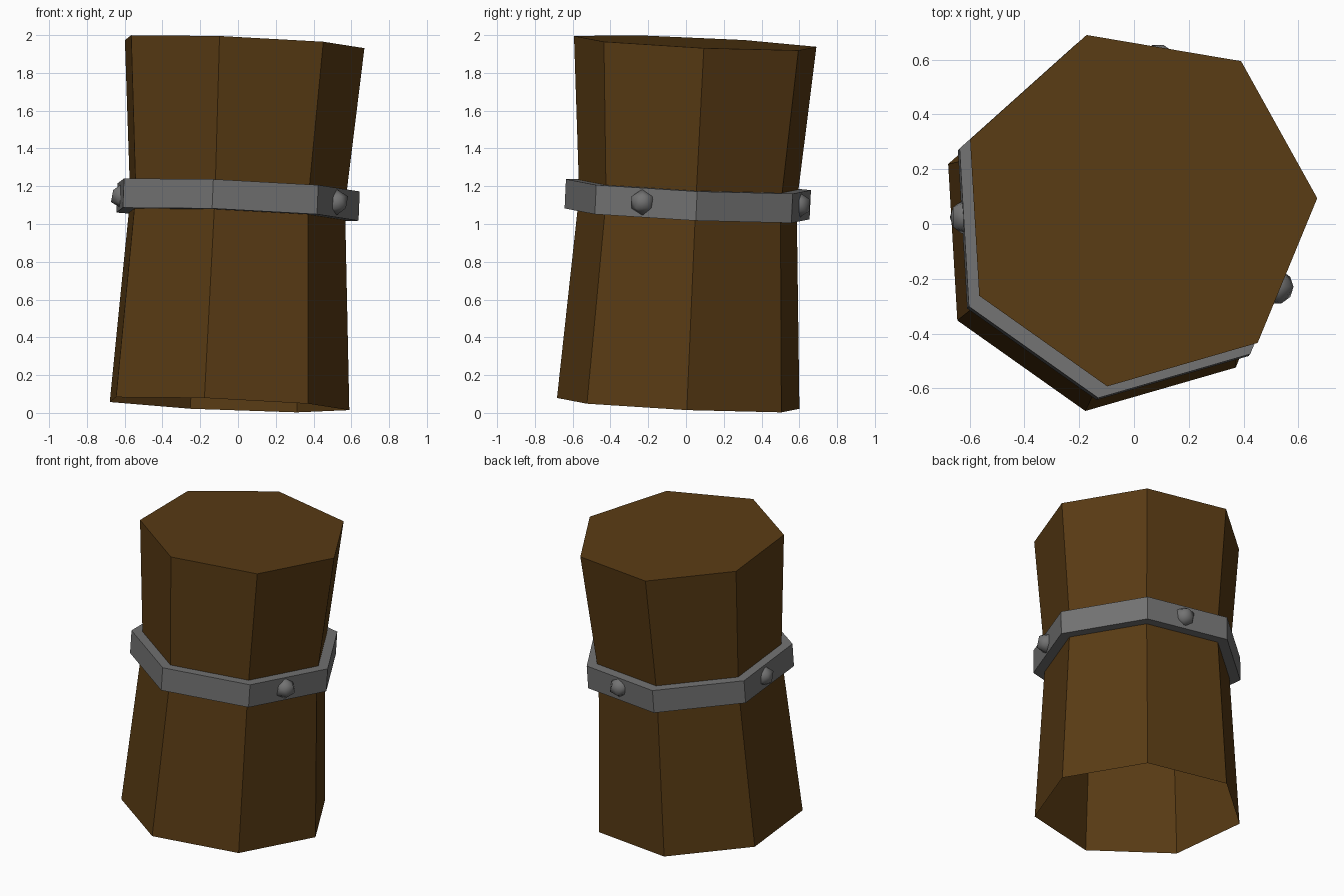
import bpy, bmesh, math
from mathutils import Vector, Matrix

if "Cube" in bpy.data.objects:
    bpy.data.objects.remove(bpy.data.objects["Cube"])

SIDES, START = 7, math.radians(3.3)
BASE = Vector((-0.069, -0.033, 0.044))
AXIS = Vector((0.08, 0.09, 1.916))
# local z runs along the leaning axis of the post
TILT = Matrix.Translation(BASE) @ Vector((0, 0, 1)).rotation_difference(AXIS).to_matrix().to_4x4()

wood = bpy.data.materials.new("wood")
wood.diffuse_color = (0.10, 0.044, 0.007, 1)
wood.use_nodes = True
wood.node_tree.nodes["Principled BSDF"].inputs["Base Color"].default_value = wood.diffuse_color
iron = bpy.data.materials.new("iron")
iron.diffuse_color = (0.17, 0.17, 0.17, 1)
iron.use_nodes = True
iron.node_tree.nodes["Principled BSDF"].inputs["Base Color"].default_value = iron.diffuse_color


def lathe(name, profile, mat, cap_top=False, closed=False):
    """Seven-sided tube through (radius, height) rings."""
    bm = bmesh.new()
    rings = []
    for r, z in profile:
        rings.append([bm.verts.new((r * math.cos(START + i * math.tau / SIDES),
                                    r * math.sin(START + i * math.tau / SIDES), z))
                      for i in range(SIDES)])
    pairs = list(zip(rings, rings[1:]))
    if closed:
        pairs.append((rings[-1], rings[0]))
    for a, b in pairs:
        for i in range(SIDES):
            j = (i + 1) % SIDES
            bm.faces.new((a[i], a[j], b[j], b[i]))
    if cap_top:
        bm.faces.new(rings[-1])
    bm.transform(TILT)
    me = bpy.data.meshes.new(name)
    bm.to_mesh(me)
    bm.free()
    me.materials.append(mat)
    ob = bpy.data.objects.new(name, me)
    bpy.context.collection.objects.link(ob)
    return ob


# waisted wooden post, open underneath
lathe("post", [(0.66, 0), (0.592, 1.083), (0.66, 1.92)], wood, cap_top=True)

# iron band around the waist
lathe("band", [(0.59, 1.005), (0.667, 1.005), (0.667, 1.16), (0.59, 1.16)], iron, closed=True)

# rivets on three sides of the band
for n, pos in enumerate([(0.52, -0.23, 1.115), (-0.61, 0.025, 1.148), (0.088, 0.595, 1.10)]):
    bpy.ops.mesh.primitive_ico_sphere_add(subdivisions=1, radius=0.07, location=pos)
    rivet = bpy.context.object
    rivet.name = f"rivet_{n + 1}"
    rivet.data.materials.append(iron)
    bpy.ops.object.shade_smooth()
